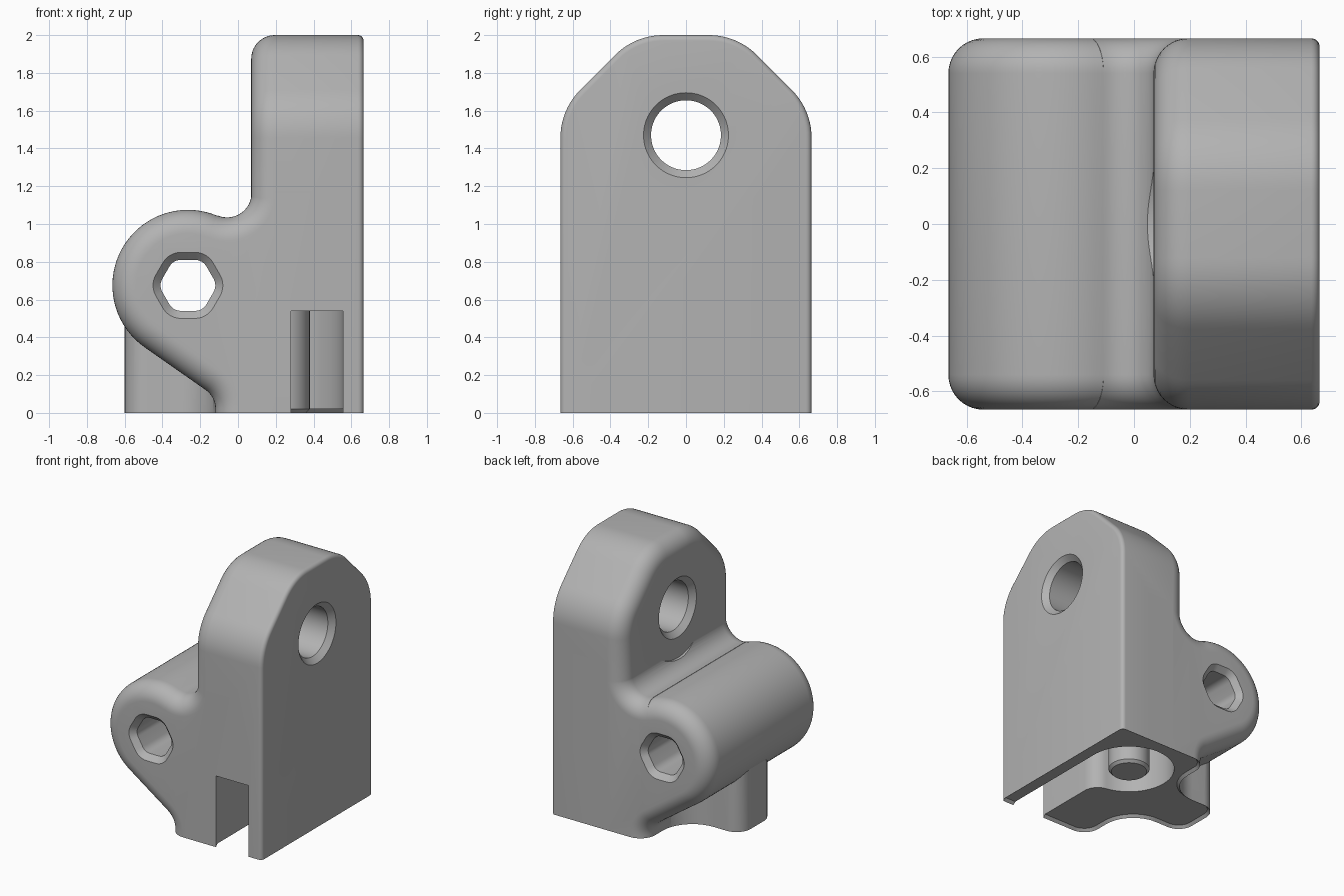
import bpy, bmesh
from math import sin, cos, pi, radians, degrees, atan2

if "Cube" in bpy.data.objects:
    bpy.data.objects.remove(bpy.data.objects["Cube"])

grey = bpy.data.materials.new("plain grey")
grey.use_nodes = True
COLOUR = (0.45, 0.45, 0.45, 1)
grey.diffuse_color = COLOUR
grey.node_tree.nodes["Principled BSDF"].inputs["Base Color"].default_value = COLOUR

HALF = 0.665     # half width and depth
ROUND = 0.125    # large edge rounding
SMALL = 0.03     # small edge rounding
FACE = 0.07      # inner face of the upright plate


def arc(cx, cy, r, a0, a1, n):
    """Points on an arc, angles in degrees."""
    angles = [radians(a0 + (a1 - a0) * i / n) for i in range(n + 1)]
    return [(cx + r * cos(a), cy + r * sin(a)) for a in angles]


def along(axis, level, outline):
    """Place a flat outline at a level on an axis."""
    if axis == "x":
        return [(level, u, v) for u, v in outline]
    if axis == "y":
        return [(u, level, v) for u, v in outline]
    return [(u, v, level) for u, v in outline]


def loft(name, axis, sections):
    """Solid through (level, outline) sections."""
    bm = bmesh.new()
    rings = [[bm.verts.new(p) for p in along(axis, lv, o)] for lv, o in sections]
    for a, b in zip(rings, rings[1:]):
        for i in range(len(a)):
            j = (i + 1) % len(a)
            bm.faces.new((a[i], a[j], b[j], b[i]))
    bm.faces.new(rings[0])
    bm.faces.new(rings[-1])
    bmesh.ops.recalc_face_normals(bm, faces=bm.faces)
    mesh = bpy.data.meshes.new(name)
    bm.to_mesh(mesh)
    bm.free()
    mesh.materials.append(grey)
    obj = bpy.data.objects.new(name, mesh)
    bpy.context.collection.objects.link(obj)
    return obj


def combine(target, tool, operation):
    """Apply one boolean and remove the tool."""
    mod = target.modifiers.new("combine", "BOOLEAN")
    mod.operation, mod.solver, mod.object = operation, "EXACT", tool
    bpy.context.view_layer.objects.active = target
    bpy.ops.object.modifier_apply(modifier=mod.name)
    bpy.data.objects.remove(tool)


def rounding(start, size, direction, n):
    """(level, inset) pairs of a quarter-round edge, outermost first."""
    steps = [i / n * pi / 2 for i in range(n + 1)]
    return [(start + direction * size * (1 - cos(t)), size * (1 - sin(t))) for t in steps]


# Upright plate: outline with sloped, rounded shoulders
def plate_outline(d):
    right = arc(0.305, 1.456, 0.36 - d, 0, 45, 10) + arc(0.121, 1.64, 0.36 - d, 45, 90, 10)
    right = [(HALF - d, -0.3)] + right
    return right + [(-y, z) for y, z in reversed(right)]


plate_levels = rounding(FACE, ROUND, 1, 10) + rounding(HALF, SMALL, -1, 5)[::-1]
body = loft("bracket_body", "x", [(x, plate_outline(d)) for x, d in plate_levels])

# Round lobe, blended into the plate above and sloping in below
LX, LZ, LR = -0.265, 0.675, 0.4
KX, KZ, KR = -0.058, 1.165, 0.13


def lobe_outline(d):
    blend = degrees(atan2(KZ - LZ, KX - LX))
    pts = [(0.4, KZ)]
    pts += arc(KX, KZ, KR + d, 0, blend - 180, 16)
    pts += arc(LX, LZ, LR - d, blend, 235, 36)
    pts += arc(-0.24, 0.023, 0.12 + d, 55, 0, 8)
    return pts + [(-0.12 + d, -0.2), (0.4, -0.2)]


lobe_levels = rounding(-HALF, ROUND, 1, 10) + rounding(HALF, ROUND, -1, 10)[::-1]
lobe = loft("lobe", "y", [(y, lobe_outline(d)) for y, d in lobe_levels])
combine(body, lobe, "UNION")

# Middle rib below the lobe, flared where it meets the body
side = [(0, 0.45)] + arc(-0.37, 0.45, 0.25, 0, -90, 10) + arc(-0.48, 0.08, 0.12, 90, 180, 10)
rib_plan = side + [(x, -y) for x, y in reversed(side)]
combine(body, loft("rib", "z", [(-0.2, rib_plan), (0.5, rib_plan)]), "UNION")

# Flat underside with a small chamfer
floor = [(-2, -2), (2, -2), (2, 2), (-2, 2)]
combine(body, loft("floor_cutter", "z", [(-1, floor), (0, floor)]), "DIFFERENCE")
bm = bmesh.new()
bm.from_mesh(body.data)
bmesh.ops.remove_doubles(bm, verts=bm.verts, dist=0.0005)
base = [f for f in bm.faces if all(abs(v.co.z) < 1e-4 for v in f.verts)]
rim = {v for f in base for e in f.edges
       if any(g not in base for g in e.link_faces) for v in e.verts}
bmesh.ops.inset_region(bm, faces=base, thickness=0.02, use_even_offset=True)
for v in rim:
    if any(f not in base for f in v.link_faces):
        v.co.z = 0.02
bm.to_mesh(body.data)
bm.free()

# Clearance round the plate hole, cut into the blend
HZ = 1.47
clear = arc(0, HZ, 0.38, 0, 357, 119)
combine(body, loft("clearance_cutter", "x", [(-0.4, clear), (FACE, clear)]), "DIFFERENCE")


# Countersunk holes: round in the plate, rounded hexagon in the lobe
def countersunk(name, axis, low, high, small, big, outline):
    sink = big - small
    pairs = [(low - 0.1, big), (low, big), (low + sink, small),
             (high - sink, small), (high, big), (high + 0.1, big)]
    combine(body, loft(name, axis, [(lv, outline(s)) for lv, s in pairs]), "DIFFERENCE")


def hexagon(apothem):
    pts = []
    for a in range(0, 360, 60):
        cx, cz = 0.075 * cos(radians(a)), 0.075 * sin(radians(a))
        pts += arc(LX + cx, LZ + cz, apothem - 0.065, a - 30, a + 30, 6)
    return pts


countersunk("round_hole_cutter", "x", FACE, HALF, 0.185, 0.225,
            lambda r: arc(0, HZ, r, 0, 355, 71))
countersunk("hex_hole_cutter", "y", -HALF, HALF, 0.135, 0.175, hexagon)

# Channel in the underside: front slot opening into a round pocket
PX, PY = 0.235, 0.225
channel = [(0.28, -0.8)] + arc(0.16, PY - 0.4336, 0.12, 0, 80, 10)
channel += arc(PX, PY, 0.32, 260, 0, 50) + [(PX + 0.32, -0.8)]
combine(body, loft("channel_cutter", "z", [(-0.2, channel), (0.54, channel)]), "DIFFERENCE")

# Post standing in the pocket
post = loft("post", "z", [(z, arc(PX, PY, r, 0, 354, 59))
                          for z, r in ((0, 0.125), (0.02, 0.145), (0.56, 0.145))])

for obj in (body, post):
    bpy.ops.object.select_all(action="DESELECT")
    obj.select_set(True)
    bpy.context.view_layer.objects.active = obj
    bpy.ops.object.shade_smooth_by_angle(angle=radians(30))
